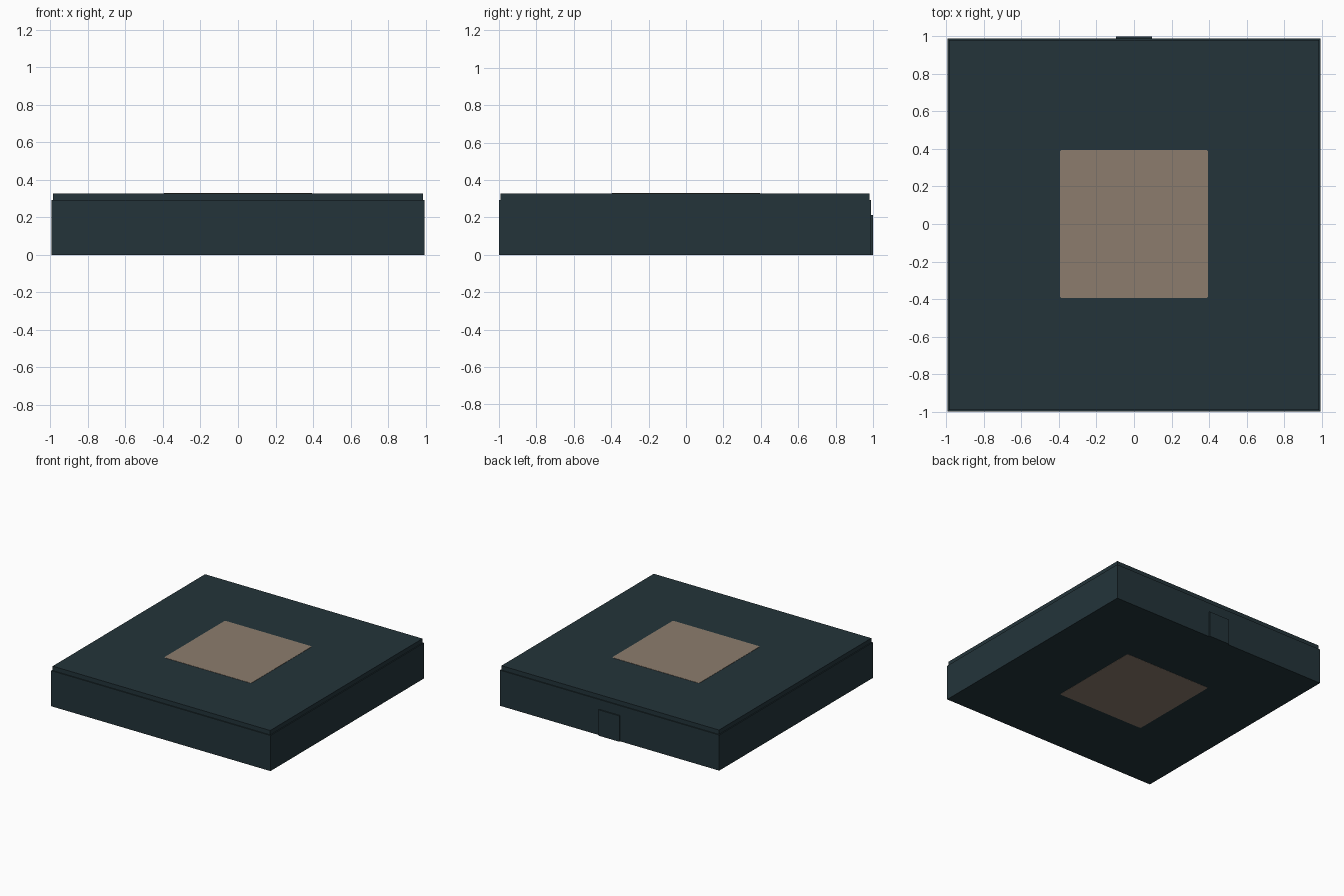
import bpy, bmesh

if "Cube" in bpy.data.objects:
    bpy.data.objects.remove(bpy.data.objects["Cube"])

def material(name, rgb):
    m = bpy.data.materials.new(name)
    m.diffuse_color = (*rgb, 1)
    m.use_nodes = True
    m.node_tree.nodes["Principled BSDF"].inputs["Base Color"].default_value = m.diffuse_color
    return m

dark = material("dark slate", (0.0168, 0.0343, 0.0423))
tan = material("warm tan", (0.262, 0.202, 0.153))

def box(name, lo, hi, mat, corner=0.0):
    """Box between two corners, optionally with rounded vertical edges."""
    bm = bmesh.new()
    bmesh.ops.create_cube(bm, size=1)
    for v in bm.verts:
        v.co = [(a + b) / 2 + c * (b - a) for a, b, c in zip(lo, hi, v.co)]
    if corner:
        upright = [e for e in bm.edges
                   if abs(e.verts[0].co.z - e.verts[1].co.z) > 1e-6]
        bmesh.ops.bevel(bm, geom=upright, offset=corner, segments=2,
                        profile=0.5, affect='EDGES')
    me = bpy.data.meshes.new(name)
    bm.to_mesh(me)
    bm.free()
    me.materials.append(mat)
    ob = bpy.data.objects.new(name, me)
    bpy.context.collection.objects.link(ob)
    return ob

# Main slab with a slightly inset lid
box("base_slab", (-0.995, -1.0, 0.0), (0.995, 0.99, 0.292), dark)
box("lid", (-0.987, -0.992, 0.292), (0.987, 0.982, 0.328), dark)

# Socket plate on the back
box("back_socket", (-0.095, 0.99, 0.0), (0.095, 1.0, 0.212), dark)

# Tan square pads, nearly flush on top and underside
h = 0.395
box("top_pad", (-h, -h, 0.325), (h, h, 0.33), tan, 0.01)
box("bottom_pad", (-h, -h, -0.001), (h, h, 0.003), tan, 0.01)
